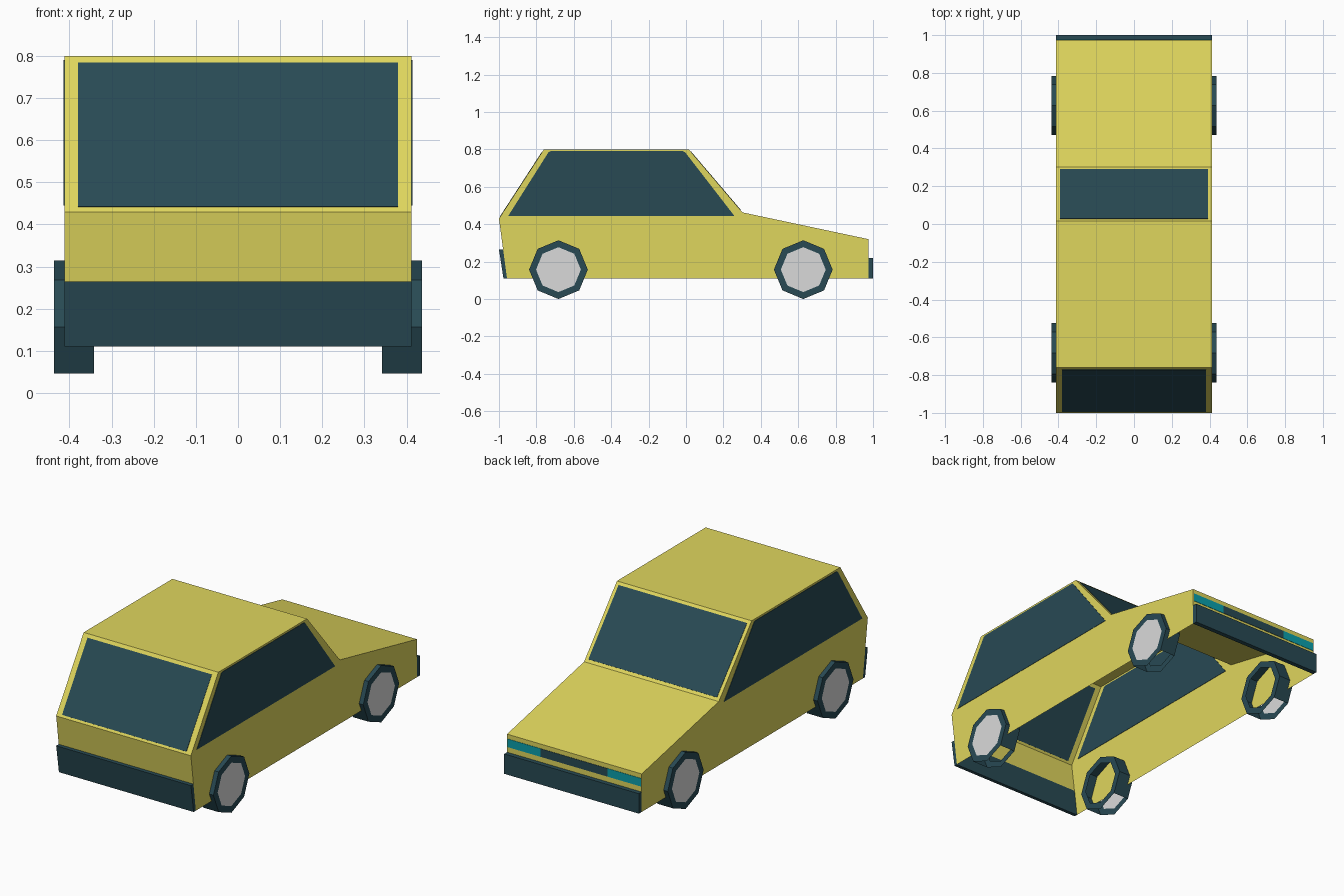
import bpy, bmesh, math
from mathutils import Vector

if "Cube" in bpy.data.objects:
    bpy.data.objects.remove(bpy.data.objects["Cube"])


def material(name, rgb):
    m = bpy.data.materials.new(name)
    m.diffuse_color = (*rgb, 1)
    m.use_nodes = True
    m.node_tree.nodes["Principled BSDF"].inputs["Base Color"].default_value = m.diffuse_color
    return m


YELLOW = material("yellow_paint", (0.74, 0.67, 0.11))
DARK = material("dark_teal", (0.021, 0.068, 0.088))
GREY = material("light_grey", (0.70, 0.70, 0.70))
CYAN = material("turquoise", (0.003, 0.35, 0.41))


def finish(name, bm, mats):
    me = bpy.data.meshes.new(name)
    bm.to_mesh(me)
    bm.free()
    for m in mats:
        me.materials.append(m)
    ob = bpy.data.objects.new(name, me)
    bpy.context.collection.objects.link(ob)
    return ob


def slab(name, profile, x0, x1, mat, open_bottom=False):
    """Extrude a (y, z) profile along x."""
    bm = bmesh.new()
    face = bm.faces.new([bm.verts.new((x0, y, z)) for y, z in profile])
    ext = bmesh.ops.extrude_face_region(bm, geom=[face])["geom"]
    moved = [v for v in ext if isinstance(v, bmesh.types.BMVert)]
    bmesh.ops.translate(bm, verts=moved, vec=(x1 - x0, 0, 0))
    bmesh.ops.recalc_face_normals(bm, faces=bm.faces)
    if open_bottom:
        low = [f for f in bm.faces if f.normal.z < -0.9]
        bmesh.ops.delete(bm, geom=low, context='FACES')
    return finish(name, bm, [mat])


def plate(name, a, b, x0, x1, mat, t=0.002):
    """Thin plate straddling the line from a to b in the (y, z) plane."""
    a, b = Vector(a), Vector(b)
    d = (b - a).normalized()
    n = Vector((-d.y, d.x)) * t
    return slab(name, [a - n, b - n, b + n, a + n], x0, x1, mat)


# Body shell, open underneath
W = 0.412
front_low, front_top = Vector((-1.0, 0.43)), Vector((-0.76, 0.80))
back_top, back_low = Vector((0.015, 0.80)), Vector((0.302, 0.463))
slab("body", [(-0.957, 0.11), front_low, front_top, back_top, back_low,
              (0.975, 0.32), (0.975, 0.11)], -W, W, YELLOW, open_bottom=True)

# Windows
plate("front_window", front_low.lerp(front_top, 0.03),
      front_low.lerp(front_top, 0.955), -0.38, 0.38, DARK)
plate("back_window", back_top.lerp(back_low, 0.04),
      back_top.lerp(back_low, 0.96), -0.393, 0.393, DARK)
side = [(-0.95, 0.445), (-0.735, 0.785), (-0.725, 0.79),
        (-0.015, 0.79), (-0.005, 0.785), (0.258, 0.445)]
for s, label in ((-1, "left"), (1, "right")):
    slab(label + "_side_window", side, s * (W - 0.002), s * (W + 0.002), DARK)

# Bumpers
slab("front_bumper", [(-0.957, 0.11), (-0.977, 0.265), (-1.0, 0.265),
                      (-0.976, 0.11)], -W, W, DARK)
slab("back_bumper", [(0.975, 0.11), (1.0, 0.11), (1.0, 0.22),
                     (0.975, 0.22)], -W, W, DARK)

# Grille with a lamp at each end
plate("grille", (0.975, 0.25), (0.975, 0.295), -0.205, 0.205, DARK)
for s, label in ((-1, "left"), (1, "right")):
    plate(label + "_lamp", (0.975, 0.25), (0.975, 0.295),
          s * 0.205, s * 0.408, CYAN)


def wheel(name, y, s):
    """Eight-sided hollow wheel: tread, side rings and an outer hub cap."""
    R, r, zc = 0.157, 0.12, 0.157
    bm = bmesh.new()

    def ring(x, rad):
        return [bm.verts.new((s * x, y + rad * math.sin(i * math.pi / 4),
                              zc + rad * math.cos(i * math.pi / 4)))
                for i in range(8)]

    rings = [ring(0.437, r), ring(0.437, R), ring(0.342, R), ring(0.342, r)]
    for k in range(3):
        for i in range(8):
            # the tread is open at the two lowest facets
            if k == 1 and i in (3, 4):
                continue
            j = (i + 1) % 8
            bm.faces.new((rings[k][i], rings[k][j],
                          rings[k + 1][j], rings[k + 1][i]))
    hub = bm.faces.new(rings[0])
    hub.material_index = 1
    bmesh.ops.recalc_face_normals(bm, faces=bm.faces)
    if hub.normal.x * s < 0:
        bmesh.ops.reverse_faces(bm, faces=bm.faces)
    finish(name, bm, [DARK, GREY])


# Wheels
for y, end in ((-0.682, "front"), (0.627, "back")):
    for s, label in ((-1, "left"), (1, "right")):
        wheel(f"{end}_{label}_wheel", y, s)
